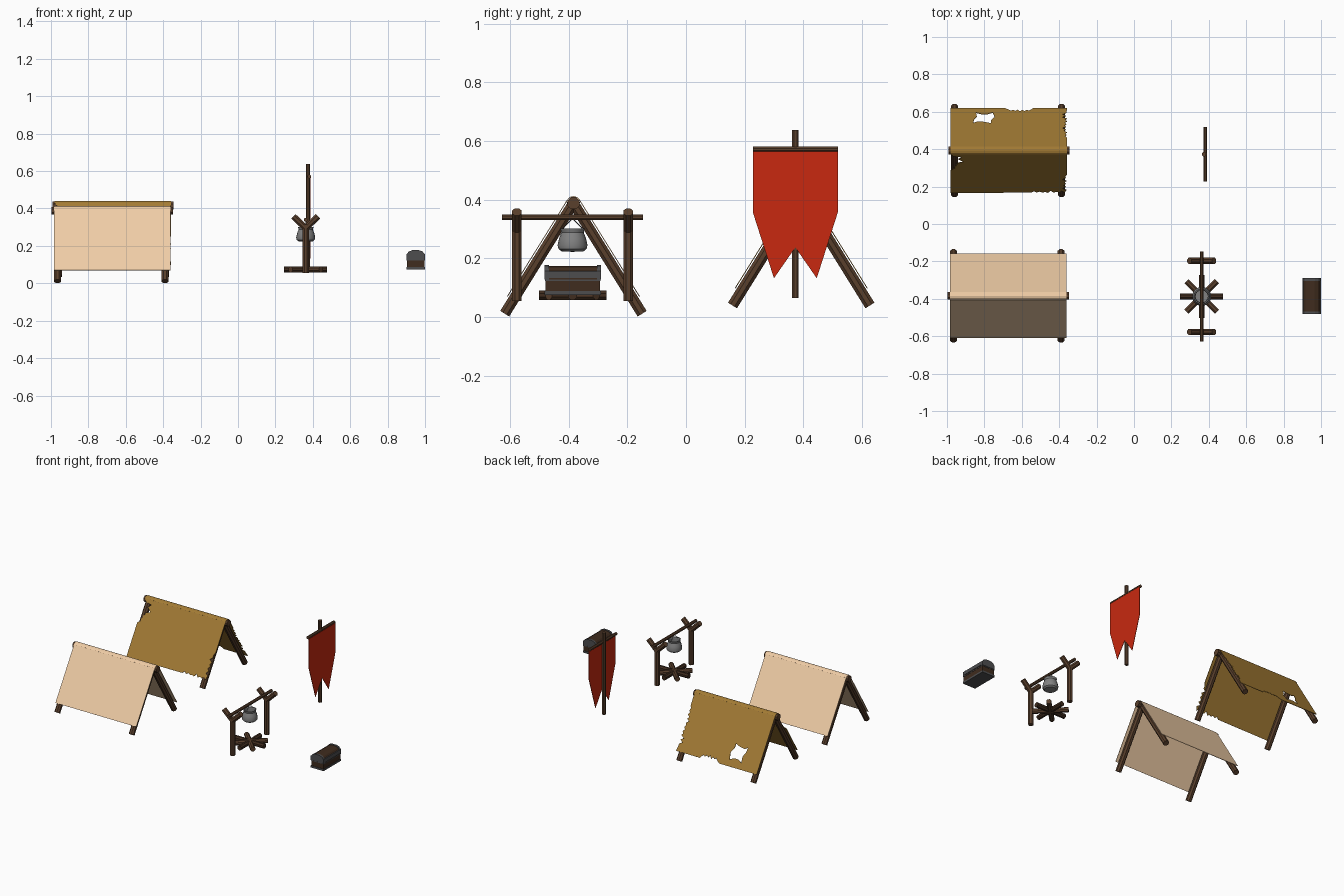
import bpy, bmesh, math, random
from mathutils import Vector, Matrix

if "Cube" in bpy.data.objects:
    bpy.data.objects.remove(bpy.data.objects["Cube"])

random.seed(4)


def material(name, rgb):
    m = bpy.data.materials.new(name)
    m.diffuse_color = (*rgb, 1)
    m.use_nodes = True
    m.node_tree.nodes["Principled BSDF"].inputs["Base Color"].default_value = m.diffuse_color
    return m


WOOD = material("wood", (0.10, 0.05, 0.025))
DARK = material("dark_wood", (0.05, 0.025, 0.013))
IRON = material("iron", (0.075, 0.075, 0.078))
POT = material("pot_metal", (0.22, 0.22, 0.22))
CREAM = material("cream_canvas", (0.87, 0.61, 0.38))
OCHRE = material("ochre_canvas", (0.37, 0.20, 0.035))
RED = material("red_cloth", (0.58, 0.022, 0.005))


def add_object(name, me, mat):
    ob = bpy.data.objects.new(name, me)
    bpy.context.collection.objects.link(ob)
    me.materials.append(mat)
    return ob


def from_bmesh(name, bm, mat):
    bmesh.ops.recalc_face_normals(bm, faces=bm.faces)
    me = bpy.data.meshes.new(name)
    bm.to_mesh(me)
    bm.free()
    return add_object(name, me, mat)


def pole(name, a, b, r, mat=WOOD, sides=8):
    a, b = Vector(a), Vector(b)
    d = b - a
    rot = d.to_track_quat('Z', 'Y').to_matrix().to_4x4()
    bm = bmesh.new()
    bmesh.ops.create_cone(bm, cap_ends=True, segments=sides, radius1=r, radius2=r, depth=d.length,
                          matrix=Matrix.Translation((a + b) / 2) @ rot @ Matrix.Rotation(math.pi / sides, 4, 'Z'))
    return from_bmesh(name, bm, mat)


def prism(name, profile, axis, start, end, mat):
    # extrude a flat profile along x (profile is y,z) or y (profile is x,z)
    bm = bmesh.new()
    put = (lambda p, t: (t, p[0], p[1])) if axis == 'x' else (lambda p, t: (p[0], t, p[1]))
    face = bm.faces.new([bm.verts.new(put(p, start)) for p in profile])
    ext = bmesh.ops.extrude_face_region(bm, geom=[face])
    shift = Vector(put((0, 0), end - start))
    bmesh.ops.translate(bm, vec=shift, verts=[g for g in ext["geom"] if isinstance(g, bmesh.types.BMVert)])
    return from_bmesh(name, bm, mat)


def box(name, x0, x1, y0, y1, z0, z1, mat):
    return prism(name, [(x0, z0), (x1, z0), (x1, z1), (x0, z1)], 'y', y0, y1, mat)


def cloth_panel(name, loops, matrix, mat):
    # filled outline with optional holes, in (x, distance down the slope)
    cu = bpy.data.curves.new(name, 'CURVE')
    cu.dimensions, cu.fill_mode, cu.extrude = '2D', 'BOTH', 0.0015
    for loop in loops:
        sp = cu.splines.new('POLY')
        sp.points.add(len(loop) - 1)
        for p, (u, v) in zip(sp.points, loop):
            p.co = (u, v, 0, 1)
        sp.use_cyclic_u = True
    tmp = bpy.data.objects.new(name + "_outline", cu)
    bpy.context.collection.objects.link(tmp)
    dg = bpy.context.evaluated_depsgraph_get()
    me = bpy.data.meshes.new_from_object(tmp.evaluated_get(dg))
    bpy.data.objects.remove(tmp)
    me.materials.clear()
    me.transform(matrix)
    return add_object(name, me, mat)


def ragged(a, b, n, depth, inward):
    # zigzag torn edge from a to b
    a, b, inward = Vector(a), Vector(b), Vector(inward)
    pts = []
    for i in range(n + 1):
        cut = random.uniform(0.3, 1) * depth if i % 2 else random.uniform(0, 0.25) * depth
        pts.append(tuple(a.lerp(b, i / n) + inward * cut))
    return pts


# Tents
SY, SZ = 0.528, -0.849      # slope direction of the roof
LEN = 0.389                 # roof panel length


def tent(name, x0, x1, yc, dz, mat, front, back):
    zc = 0.388 + dz
    pole(name + "_ridge_pole", (x0 - 0.013, yc, zc), (x1 + 0.012, yc, zc), 0.022)
    for x in (x0 + 0.02, x1 - 0.03):
        for s in (-1, 1):
            pole(name + "_leg", (x, yc - s * SY * 0.015, zc + 0.013),
                 (x, yc + s * SY * 0.444, zc + SZ * 0.444), 0.0195)
    for s, loops, side in ((-1, front, "front"), (1, back, "back")):
        xa, ya = Vector((1, 0, 0)), Vector((0, s * SY, SZ))
        za = xa.cross(ya)
        m = Matrix((xa, ya, za)).transposed().to_4x4()
        m.translation = (0, yc + s * 0.02, 0.40 + dz)
        cloth_panel(f"{name}_{side}_cloth", loops, m, mat)
    # folded strip over the ridge
    arc = [math.radians(a) for a in (32, 60, 90, 120, 148)]
    outer = [(yc + 0.0245 * math.cos(a), zc + 0.0245 * math.sin(a)) for a in arc]
    inner = [(yc + 0.0215 * math.cos(a), zc + 0.0215 * math.sin(a)) for a in reversed(arc)]
    prism(name + "_ridge_cloth", outer + inner, 'x', x0, x1, mat)


x0, x1 = -0.985, -0.36
whole = [(x0, 0), (x1, 0), (x1, LEN), (x0, LEN)]
tent("clean_tent", x0, x1, -0.384, 0, CREAM, [whole], [whole])

x0, x1 = -0.98, -0.357
star = [(-0.86, 0.24), (-0.835, 0.255), (-0.80, 0.25), (-0.765, 0.237), (-0.765, 0.265), (-0.745, 0.30),
        (-0.755, 0.345), (-0.785, 0.33), (-0.815, 0.33), (-0.845, 0.345), (-0.84, 0.305), (-0.855, 0.275)]
back = ([(x0, 0), (x1, 0)] + ragged((x1, 0.09), (x1, 0.34), 18, 0.03, (-1, 0)) + [(x1, LEN), (-0.54, LEN)]
        + ragged((-0.55, 0.375), (-0.67, 0.375), 10, 0.02, (0, -1)) + [(-0.69, LEN), (x0, LEN)])
front = ([(x0, 0), (x1, 0), (x1, 0.2)] + ragged((x1, 0.21), (x1, 0.36), 10, 0.03, (-1, 0))
         + ragged((-0.37, LEN), (-0.55, LEN), 12, 0.025, (0, -1)) + [(x0, LEN), (x0, 0.16)]
         + ragged((x0 + 0.01, 0.15), (x0 + 0.03, 0.09), 6, 0.02, (1, 0))
         + [(-0.91, 0.075), (-0.94, 0.05), (-0.92, 0.03), (-0.965, 0.02)])
tent("torn_tent", x0, x1, 0.393, 0.028, OCHRE, [front], [back, star])

# Cooking stand
CX, CY = 0.362, -0.387
for s in (-1, 1):
    y = CY + s * 0.19
    pole("stand_post", (CX, y, 0.055), (CX, y, 0.315), 0.018)
    for t in (-1, 1):
        pole("stand_fork", (CX, y, 0.295), (CX + t * 0.066, y, 0.358), 0.018)
pole("stand_crossbar", (CX, CY - 0.24, 0.34), (CX, CY + 0.24, 0.34), 0.011)

# Fire logs
for i in range(4):
    a = i * math.pi / 4
    d = Vector((math.cos(a), math.sin(a), 0)) * 0.115
    c = Vector((CX, CY, 0.074))
    pole("fire_log", c - d, c + d, 0.017, WOOD if i % 2 else DARK)

# Hanging pot, turned profile with hollow inside
prof = [(0, 0.222), (0.038, 0.224), (0.048, 0.232), (0.051, 0.245), (0.046, 0.268), (0.038, 0.288),
        (0.042, 0.302), (0.036, 0.302), (0.033, 0.288), (0.042, 0.255), (0.036, 0.234), (0, 0.232)]
bm = bmesh.new()
vs = [bm.verts.new((CX + r, CY, z)) for r, z in prof]
es = [bm.edges.new(e) for e in zip(vs, vs[1:])]
bmesh.ops.spin(bm, geom=vs + es, cent=(CX, CY, 0), axis=(0, 0, 1), angle=math.tau, steps=16)
bmesh.ops.remove_doubles(bm, verts=bm.verts, dist=0.0003)
pot = from_bmesh("cooking_pot", bm, POT)
bpy.context.view_layer.objects.active = pot
pot.select_set(True)
bpy.ops.object.shade_smooth_by_angle(angle=math.radians(35))
for s in (-1, 1):
    pole("pot_handle", (CX, CY + s * 0.037, 0.298), (CX, CY, 0.336), 0.0018, IRON, 6)

# Banner
BX, BY = 0.374, 0.373
pole("banner_pole", (BX, BY, 0.065), (BX, BY, 0.637), 0.0125)
pole("banner_crossbar", (BX + 0.006, BY - 0.145, 0.571), (BX + 0.006, BY + 0.145, 0.571), 0.0105)
half = [(0.145, 0.565), (0.145, 0.357), (0.073, 0.132)]
flag = [(BY + y, z) for y, z in half] + [(BY, 0.237)] + [(BY - y, z) for y, z in reversed(half)]
prism("banner_cloth", flag, 'x', 0.387, 0.390, RED)

# Chest
X0, X1, Y0, Y1 = 0.90, 1.0, -0.482, -0.29
xm = (X0 + X1) / 2


def lid_profile(k):
    half = [(0.047, 0.128), (0.047, 0.153), (0.034, 0.167), (0.015, 0.174)]
    pts = [(x + k, z + (k if z > 0.16 else 0)) for x, z in half]
    return [(xm + x, z) for x, z in pts] + [(xm - x, z) for x, z in reversed(pts)]


box("chest_body", X0 + 0.003, X1 - 0.003, Y0 + 0.003, Y1 - 0.003, 0.077, 0.127, DARK)
prism("chest_lid", lid_profile(0), 'y', Y0 + 0.003, Y1 - 0.003, DARK)
box("chest_base_trim", X0, X1, Y0, Y1, 0.075, 0.088, IRON)
box("chest_lid_trim", X0, X1, Y0, Y1, 0.132, 0.157, IRON)
box("chest_rim_trim", X0 + 0.001, X1 - 0.001, Y0 + 0.001, Y1 - 0.001, 0.122, 0.127, IRON)
for y in (Y0, Y1 - 0.014):
    prism("chest_lid_band", lid_profile(0.003), 'y', y, y + 0.014, IRON)
